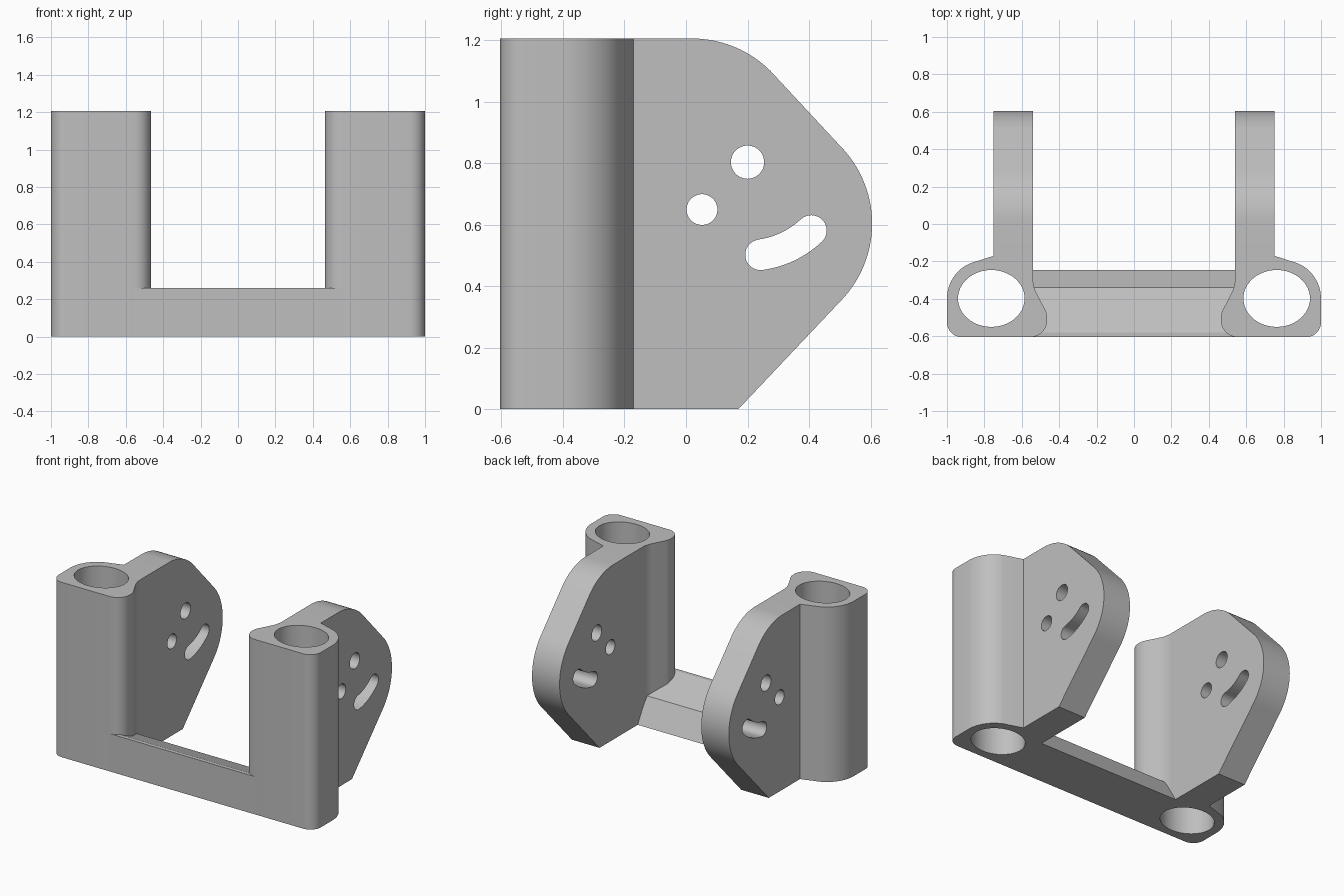
import bpy, bmesh
from math import cos, sin, radians, pi
from mathutils import Vector

if "Cube" in bpy.data.objects:
    bpy.data.objects.remove(bpy.data.objects["Cube"], do_unlink=True)

HEIGHT = 1.205
IN, OUT = 0.54, 0.75          # inner and outer faces of a side plate

grey = bpy.data.materials.new("plain grey")
grey.use_nodes = True
grey.diffuse_color = (0.52, 0.52, 0.52, 1)
grey.node_tree.nodes["Principled BSDF"].inputs["Base Color"].default_value = grey.diffuse_color


def arc(cx, cy, rx, ry, start, end, n=12):
    """Points on an elliptical arc, angles in degrees."""
    angles = [radians(start + (end - start) * i / n) for i in range(n + 1)]
    return [(cx + rx * cos(a), cy + ry * sin(a)) for a in angles]


def circle(cx, cy, rx, ry, n=48):
    return arc(cx, cy, rx, ry, 0, 360, n)[:-1]


def extrude(name, outline, axis, start, end):
    """Solid from an outline: (x, y) along z, or (y, z) along x."""
    place = (lambda a, b, t: (a, b, t)) if axis == "z" else (lambda a, b, t: (t, a, b))
    bm = bmesh.new()
    face = bm.faces.new([bm.verts.new(place(a, b, start)) for a, b in outline])
    moved = bmesh.ops.extrude_face_region(bm, geom=[face])["geom"]
    verts = [v for v in moved if isinstance(v, bmesh.types.BMVert)]
    bmesh.ops.translate(bm, verts=verts, vec=Vector(place(0, 0, end - start)))
    bmesh.ops.recalc_face_normals(bm, faces=bm.faces)
    mesh = bpy.data.meshes.new(name)
    bm.to_mesh(mesh)
    bm.free()
    mesh.materials.append(grey)
    obj = bpy.data.objects.new(name, mesh)
    bpy.context.collection.objects.link(obj)
    return obj


def activate(obj):
    bpy.ops.object.select_all(action="DESELECT")
    obj.select_set(True)
    bpy.context.view_layer.objects.active = obj


def combine(obj, other, operation):
    """Apply a boolean and remove the second solid."""
    mod = obj.modifiers.new(operation, "BOOLEAN")
    mod.operation, mod.solver, mod.object = operation, "EXACT", other
    activate(obj)
    bpy.ops.object.modifier_apply(modifier=mod.name)
    bpy.data.objects.remove(other, do_unlink=True)


# Rounded post, with a curved web flowing into the plate
post_outline = (
    [(IN, -0.17), (OUT, -0.17)]
    + arc(0.80, -0.40, 0.20, 0.205, 67, 0)
    + arc(0.92, -0.525, 0.08, 0.08, 0, -90)
    + arc(0.555, -0.515, 0.09, 0.09, -90, -180)
    + arc(0.555, -0.50, 0.09, 0.09, 180, 155, 4)
    + arc(0.36, -0.29, 0.18, 0.18, -28, 0, 8)
)
bracket = extrude("side_bracket", post_outline, "z", 0, HEIGHT)

# Side plate with a rounded, angled rear edge
plate_outline = (
    [(-0.20, 0), (0.17, 0)]
    + arc(0.245, 0.603, 0.36, 0.36, -45, 45, 24)
    + arc(0.02, HEIGHT - 0.36, 0.36, 0.36, 45, 90)
    + [(-0.20, HEIGHT)]
)
combine(bracket, extrude("plate", plate_outline, "x", IN, OUT), "UNION")

# Oval bore through the post
bore = extrude("bore", circle(0.763, -0.398, 0.178, 0.152, 64), "z", -0.1, HEIGHT + 0.1)
combine(bracket, bore, "DIFFERENCE")

# Two pin holes and a curved adjustment slot through the plate
R, W = 0.304, 0.05
slot_left, slot_right = arc(0.2, 0.803, R, R, -82, -47, 1)
slot = (
    arc(0.2, 0.803, R + W, R + W, -82, -47)
    + arc(*slot_right, W, W, -47, 133)[1:-1]
    + arc(0.2, 0.803, R - W, R - W, -47, -82)
    + arc(*slot_left, W, W, 98, 278)[1:-1]
)
for outline in (circle(0.2, 0.803, 0.054, 0.054), circle(0.052, 0.649, 0.05, 0.05), slot):
    combine(bracket, extrude("hole", outline, "x", IN - 0.1, OUT + 0.1), "DIFFERENCE")

# Mirror the bracket to the other side
mirror = bracket.modifiers.new("Mirror", "MIRROR")
mirror.use_mirror_merge = False
activate(bracket)
bpy.ops.object.modifier_apply(modifier=mirror.name)
bpy.ops.object.shade_smooth_by_angle(angle=radians(20))

# Cross bar with a top that slopes down to the rear
bar_outline = [(-0.605, 0), (-0.245, 0), (-0.34, 0.165), (-0.58, 0.26), (-0.605, 0.26)]
extrude("cross_bar", bar_outline, "x", -0.56, 0.56)
